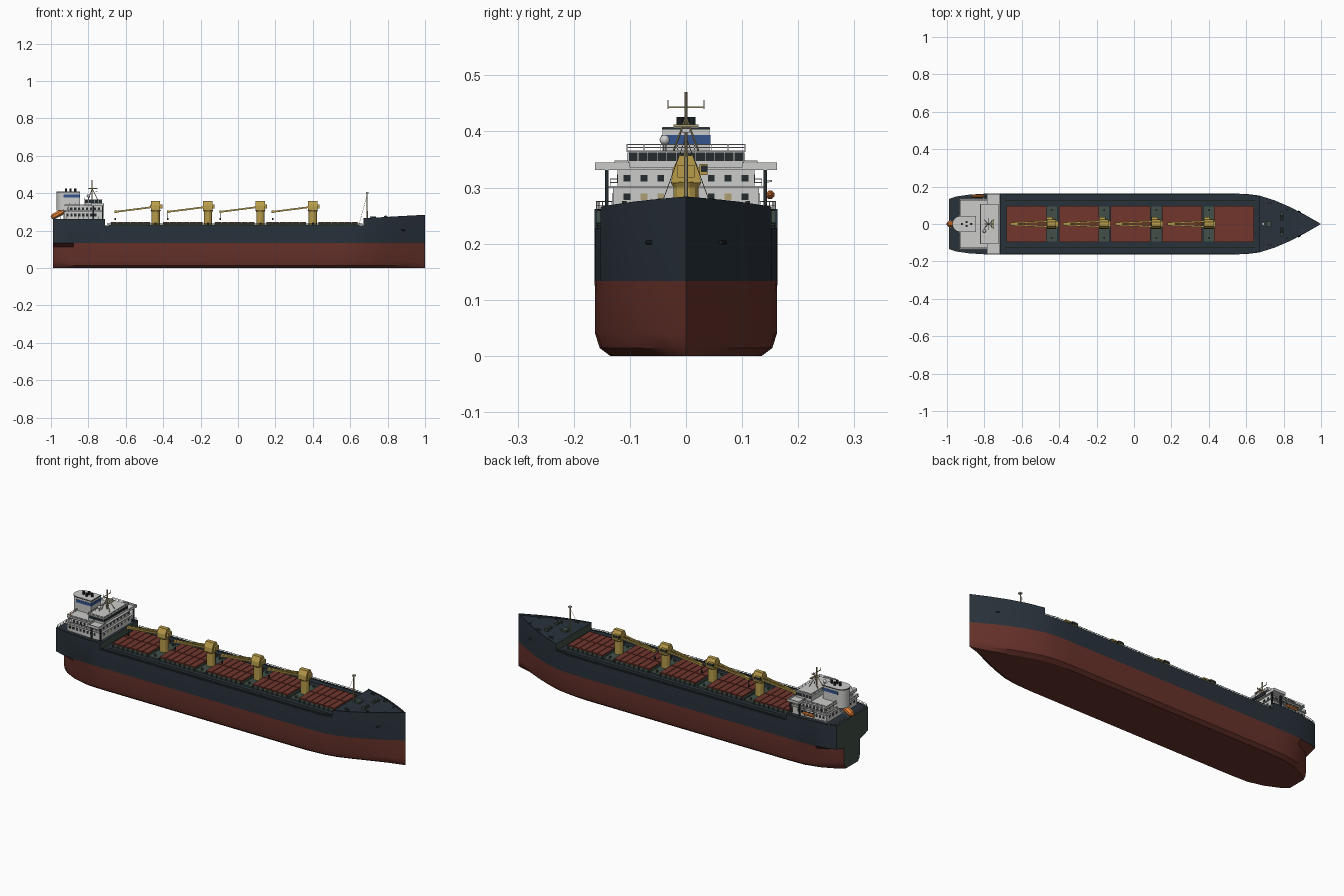
import bpy, bmesh, math
from mathutils import Vector

if "Cube" in bpy.data.objects:
    bpy.data.objects.remove(bpy.data.objects["Cube"])


def material(name, *rgb):
    m = bpy.data.materials.new(name)
    m.use_nodes = True
    m.diffuse_color = (*rgb, 1)
    m.node_tree.nodes["Principled BSDF"].inputs["Base Color"].default_value = (*rgb, 1)
    return m


NAVY = material("navy hull", .022, .032, .044)
RED = material("antifouling red", .137, .032, .024)
HATCH = material("hatch red", .165, .037, .027)
GREEN = material("deck green", .052, .08, .064)
WHITE = material("off white", .6, .6, .59)
YELLOW = material("crane yellow", .48, .335, .07)
ORANGE = material("lifeboat orange", .78, .22, .04)
BLACK = material("black", .018, .024, .028)
BLUE = material("funnel blue", .035, .09, .27)
BUFF = material("mast buff", .42, .35, .18)


def finish(name, bm, *mats, smooth=False):
    bmesh.ops.recalc_face_normals(bm, faces=bm.faces[:])
    me = bpy.data.meshes.new(name)
    bm.to_mesh(me)
    bm.free()
    ob = bpy.data.objects.new(name, me)
    bpy.context.collection.objects.link(ob)
    for m in mats:
        me.materials.append(m)
    if smooth:
        bpy.ops.object.select_all(action='DESELECT')
        ob.select_set(True)
        bpy.context.view_layer.objects.active = ob
        bpy.ops.object.shade_smooth_by_angle(angle=math.radians(30))


def prism(bm, bottom, top):
    """Closed solid between two matching loops of points."""
    a = [bm.verts.new(p) for p in bottom]
    b = [bm.verts.new(p) for p in top]
    n = len(a)
    bm.faces.new(a[::-1])
    bm.faces.new(b)
    for i in range(n):
        j = (i + 1) % n
        bm.faces.new((a[i], a[j], b[j], b[i]))


def box(bm, x0, x1, y0, y1, z0, z1):
    base = [(x0, y0), (x1, y0), (x1, y1), (x0, y1)]
    prism(bm, [(*p, z0) for p in base], [(*p, z1) for p in base])


def bar(bm, p, q, r, n=4, r2=None):
    """Round or square bar from p to q."""
    p, q = Vector(p), Vector(q)
    turn = (q - p).to_track_quat('Z', 'Y')
    ring = [Vector((math.cos(t), math.sin(t), 0)) for t in
            (math.tau * (i + .5) / n for i in range(n))]
    prism(bm, [p + turn @ (v * r) for v in ring],
          [q + turn @ (v * (r if r2 is None else r2)) for v in ring])


def rail(bm, pts, h, step=.03, r=.0011):
    """Posts and two bars along a path."""
    for p, q in zip(pts, pts[1:]):
        p, q = Vector(p), Vector(q)
        for f in (.5, 1):
            up = Vector((0, 0, h * f))
            bar(bm, p + up, q + up, r)
        n = max(1, round((q - p).length / step))
        for i in range(n + 1):
            s = p.lerp(q, i / n)
            bar(bm, s, s + Vector((0, 0, h)), r)


# Hull: x, half beam above water, below water, at the keel, top height, bulwark depth
stations = [
    (-.99, .134, .068, .05, .262, .003), (-.95, .147, .105, .08, .262, .003),
    (-.88, .157, .142, .112, .262, .003), (-.8, .162, .159, .132, .262, .003),
    (-.71, .163, .162, .135, .262, .003), (-.71, .163, .162, .135, .228, .003),
    (.5, .163, .162, .135, .228, .003), (.6, .161, .159, .128, .228, .003),
    (.67, .152, .149, .114, .228, .003), (.67, .152, .149, .114, .266, .003),
    (.75, .127, .123, .086, .27, .004), (.83, .093, .09, .056, .275, .007),
    (.92, .046, .044, .023, .28, .01), (1, 0, 0, 0, .284, .01)]
bm = bmesh.new()
rings = []
for x, top, low, keel, z, rim in stations:
    inner = max(top - .004, 0)
    half = [(keel, 0), (low * .7 + keel * .3, .014), (low, .04), (low, .113),
            (top, .133), (top, z), (inner, z), (inner, z - rim)]
    loop = half + [(-y, h) for y, h in reversed(half)]
    rings.append([bm.verts.new((x, y, h)) for y, h in loop])
for a, b in zip(rings, rings[1:]):
    for i in range(len(a)):
        j = (i + 1) % len(a)
        bm.faces.new((a[i], a[j], b[j], b[i]))
bm.faces.new(rings[0])
bmesh.ops.remove_doubles(bm, verts=bm.verts[:], dist=1e-5)
bmesh.ops.dissolve_degenerate(bm, dist=1e-5, edges=bm.edges[:])
bmesh.ops.recalc_face_normals(bm, faces=bm.faces[:])
for f in bm.faces:
    c, n = f.calc_center_median(), f.normal
    if c.z < .13 or (n.x < -.9 and c.x < -.98):
        f.material_index = 1
    elif abs(c.y) < .12 and (n.z > .9 or abs(n.x) > .99):
        f.material_index = 2
finish("hull", bm, NAVY, RED, GREEN, smooth=True)

# Hatches: coamings, ribbed covers and the platforms between them
HATCHES = [-.575, -.295, -.0175, .2575, .535]
CRANES = [-.44, -.16, .12, .4]
coam, lids = bmesh.new(), bmesh.new()
for c in HATCHES:
    box(coam, c - .105, c + .105, -.093, .093, .22, .242)
    box(lids, c - .107, c + .107, -.096, .096, .241, .244)
    for i in range(6):
        x = c - .107 + i * .0357
        for s in (-1, 1):
            box(lids, x + .002, x + .0337, min(s * .002, s * .094), max(s * .002, s * .094), .243, .247)
    for s in (-1, 1):
        for i in range(8):
            x = c - .1 + i * .0286
            box(coam, x - .002, x + .002, min(s * .09, s * .1), max(s * .09, s * .1), .22, .24)
for c in CRANES:
    box(coam, c - .027, c + .027, -.094, .094, .22, .232)
    for s in (-1, 1):
        bar(coam, (c, s * .075, .23), (c, s * .075, .242), .006, 8)
finish("hatch_coamings", coam, GREEN)
finish("hatch_covers", lids, HATCH)

# Deck cranes with jibs facing aft
crane, dark = bmesh.new(), bmesh.new()
for c in CRANES:
    bar(crane, (c, 0, .225), (c, 0, .3), .023, 12)
    bar(crane, (c, 0, .3), (c, 0, .31), .023, 12, .029)
    sides = [(-.026, .308), (.026, .308), (.024, .333), (.011, .357), (-.011, .357), (-.024, .333)]
    prism(crane, [(c - .026, y, z) for y, z in sides], [(c + .024, y, z) for y, z in sides])
    box(crane, c + .02, c + .035, -.015, .015, .318, .34)
    box(crane, c - .025, c + .005, .024, .038, .322, .342)
    box(dark, c - .027, c + .007, .027, .0385, .328, .339)
    tip = Vector((c - .215, 0, .3))
    for s in (-1, 1):
        bar(crane, (c - .02, s * .014, .325), tip + Vector((0, s * .004, 0)), .0062)
    for i in range(1, 6):
        p = Vector((c - .02, 0, .325)).lerp(tip, i / 6)
        w = .014 - .0017 * i
        bar(crane, p + Vector((0, -w, 0)), p + Vector((0, w, 0)), .0025)
    box(crane, tip.x - .005, tip.x + .008, -.008, .008, .293, .306)
    bar(dark, tip, tip - Vector((0, 0, .035)), .001)
    box(dark, tip.x - .004, tip.x + .004, -.004, .004, .257, .267)
finish("deck_cranes", crane, YELLOW)
finish("crane_hooks_and_cab_windows", dark, BLACK)

# Accommodation tiers, bridge and wings
house, glass, doors = bmesh.new(), bmesh.new(), bmesh.new()
box(house, -.93, -.725, -.13, .13, .255, .3)
box(house, -.935, -.718, -.138, .138, .299, .303)
box(house, -.91, -.728, -.122, .122, .3, .333)
box(house, -.93, -.718, -.13, .13, .331, .335)
box(house, -.785, -.716, -.161, .161, .331, .336)
for s in (-1, 1):
    box(house, -.785, -.716, s * .16 - .002, s * .16 + .002, .331, .345)
    for x in (-.785, -.718):
        box(house, x - .002, x + .002, min(s * .1, s * .16), max(s * .1, s * .16), .331, .345)
box(house, -.82, -.728, -.103, .103, .333, .364)
box(house, -.824, -.724, -.106, .106, .3635, .366)
for i in range(12):
    y = -.094 + i * .0171
    box(glass, -.73, -.7265, y - .008, y + .008, .347, .3625)
for s in (-1, 1):
    for i in range(5):
        x = -.81 + i * .018
        box(glass, x - .008, x + .008, s * .103 - .001, s * .103 + .001, .347, .3625)
for z, w, x0, x1 in ((.283, .13, -.93, -.725), (.316, .122, -.91, -.728)):
    for i in range(8):
        y = -.105 + i * .03
        front = doors if z < .3 and i in (1, 2, 6) else glass
        box(front, x1 - .001, x1 + .001, y - .006, y + .006, z - .005, z + .006)
        box(glass, x0 - .001, x0 + .001, y - .005, y + .005, z - .005, z + .006)
    for s in (-1, 1):
        for i in range(8):
            x = x0 + .018 + i * .0212
            box(glass, x - .006, x + .006, s * w - .001, s * w + .001, z - .007, z + .007)
for s in (-1, 1):
    for x in (-.775, -.722):
        box(glass, x - .004, x + .004, s * .141 - .003, s * .141 + .003, .26, .331)
finish("accommodation_house", house, WHITE)
finish("house_windows_and_wing_posts", glass, BLACK)
finish("house_doors", doors, BUFF)


# Funnel: rounded aft, square forward
def funnel_loop(z, grow=0):
    arc = [math.pi * (.5 + i / 12) for i in range(13)]
    w = .042 + grow
    pts = [(-.928 + w * math.cos(t), w * math.sin(t), z) for t in arc]
    return pts + [(-.846 + grow, -w, z), (-.846 + grow, w, z)]


bm = bmesh.new()
box(bm, -.925, -.846, -.042, .042, .3, .34)
prism(bm, funnel_loop(.306), funnel_loop(.408))
finish("funnel", bm, WHITE, smooth=True)
bm = bmesh.new()
box(bm, -.934, -.8445, -.0435, .0435, .378, .394)
finish("funnel_band", bm, BLUE)
bm = bmesh.new()
prism(bm, funnel_loop(.403, .001), funnel_loop(.407, .001))
for x, y in ((-.92, 0), (-.895, .011), (-.895, -.011), (-.87, 0)):
    bar(bm, (x, y, .4), (x, y, .426), .006, 10)
finish("funnel_rim_and_exhausts", bm, BLACK)

# Lifeboats: stern launch boat on its ramp and side rescue boat
bm = bmesh.new()
bar(bm, (-.988, 0, .274), (-.945, 0, .298), .0165, 8)
bar(bm, (-.945, 0, .298), (-.928, 0, .307), .0165, 8, .01)
bar(bm, (-.998, 0, .268), (-.988, 0, .274), .008, 8, .0165)
bar(bm, (-.865, .15, .287), (-.81, .15, .287), .008, 8)
bar(bm, (-.81, .15, .287), (-.795, .15, .288), .008, 8, .002)
finish("lifeboats", bm, ORANGE, smooth=True)
bm = bmesh.new()
for s in (-1, 1):
    bar(bm, (-.985, s * .02, .262), (-.925, s * .02, .29), .003)
    bar(bm, (-.93, s * .02, .26), (-.93, s * .02, .3), .003)
for x in (-.86, -.805):
    bar(bm, (x, .14, .26), (x, .14, .31), .0025)
    bar(bm, (x, .14, .31), (x, .153, .312), .0025)
# Rails around the house roofs and the poop
rail(bm, [(-.82, -.105, .366), (-.725, -.105, .366), (-.725, .105, .366),
          (-.82, .105, .366), (-.82, -.105, .366)], .011)
for s in (-1, 1):
    rail(bm, [(-.785, s * .127, .335), (-.928, s * .127, .335), (-.928, s * .045, .335)], .012)
    rail(bm, [(-.72, s * .135, .303), (-.932, s * .135, .303), (-.932, s * .045, .303)], .012)
    rail(bm, [(-.72, s * .16, .26), (-.8, s * .159, .26), (-.88, s * .154, .26),
              (-.95, s * .144, .26), (-.985, s * .132, .26), (-.985, s * .025, .26)], .015)
finish("house_rails_and_davits", bm, WHITE)

# Radar mast and fore mast
bm = bmesh.new()
bar(bm, (-.78, 0, .36), (-.78, 0, .47), .003, 8)
bar(bm, (-.78, -.032, .443), (-.78, .032, .443), .0018)
bar(bm, (-.8, 0, .425), (-.75, 0, .425), .0025)
box(bm, -.762, -.752, -.022, .022, .408, .412)
for s in (-1, 1):
    bar(bm, (-.78, s * .032, .44), (-.78, s * .032, .456), .0014)
    for x in (-.8, -.75):
        bar(bm, (x, s * .022, .366), (-.78, 0, .425), .0018)
    bar(bm, (.69, 0, .39), (.645, s * .06, .225), .0007)
bar(bm, (.69, 0, .26), (.69, 0, .4), .0045, 8, .003)
finish("masts_and_stays", bm, BUFF)
bm = bmesh.new()
bmesh.ops.create_uvsphere(bm, u_segments=12, v_segments=8, radius=.009)
bmesh.ops.translate(bm, verts=bm.verts[:], vec=(-.8, -.038, .385))
bar(bm, (-.8, -.038, .365), (-.8, -.038, .38), .003, 6)
box(bm, .685, .699, -.007, .007, .398, .405)
finish("radar_dome_and_fore_light", bm, WHITE, smooth=True)

# Main deck rails, forecastle winches and bollards
bm = bmesh.new()
for s in (-1, 1):
    rail(bm, [(-.7, s * .159, .225), (.5, s * .159, .225), (.6, s * .157, .225),
              (.665, s * .147, .225)], .012, .025, .0013)
    bar(bm, (-.69, s * .125, .229), (.65, s * .125, .229), .003, 6)
    bar(bm, (.79, s * .035 - .015, .273), (.79, s * .035 + .015, .273), .007, 10)
    box(bm, .78, .8, s * .058 - .006, s * .058 + .006, .262, .279)
    for x, y in ((.72, .11), (.735, .11), (.82, .075), (.833, .075), (.9, .035)):
        bar(bm, (x, s * y, .262), (x, s * y, .276), .004, 8)
box(bm, .705, .735, -.015, .015, .26, .275)
finish("deck_rails_and_forecastle_gear", bm, GREEN)

# Anchors on the bow
bm = bmesh.new()
for s in (-1, 1):
    bar(bm, (.892, s * .0615, .202), (.876, s * .0705, .202), .0035, 6)
finish("anchors", bm, BLACK)
